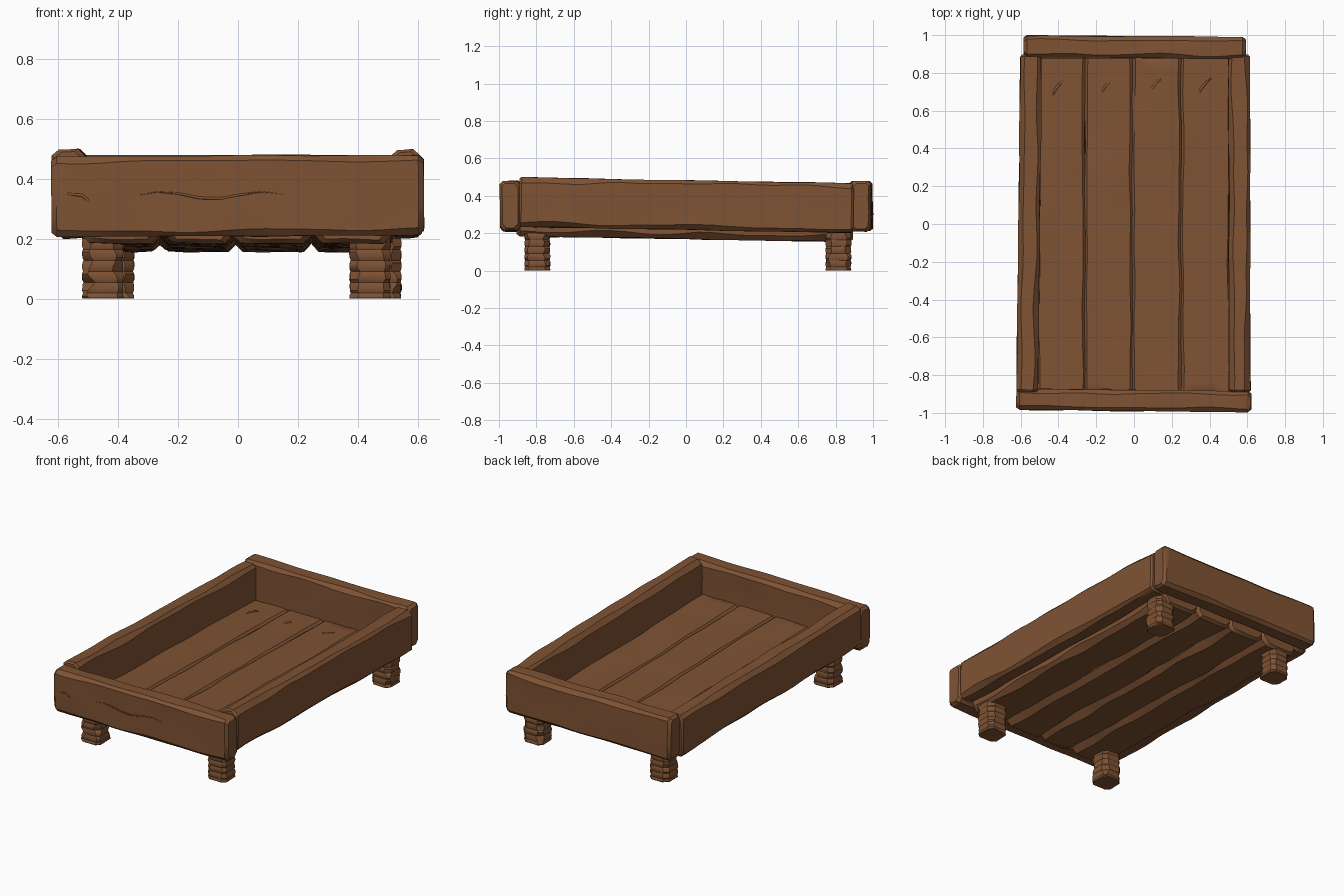
import bpy, bmesh, math
from mathutils import Vector, noise

if "Cube" in bpy.data.objects:
    bpy.data.objects.remove(bpy.data.objects["Cube"])

wood = bpy.data.materials.new("brown_wood")
wood.diffuse_color = (0.212, 0.086, 0.034, 1)
wood.use_nodes = True
wood.node_tree.nodes["Principled BSDF"].inputs["Base Color"].default_value = wood.diffuse_color


def section(w, h, c):
    """Chamfered rectangle outline; c holds one chamfer size per corner."""
    corners = [(1, 1), (-1, 1), (-1, -1), (1, -1)]
    pts = []
    for i, (sx, sy) in enumerate(corners):
        a = (sx * w / 2, sy * (h / 2 - c[i]))
        b = (sx * (w / 2 - c[i]), sy * h / 2)
        pts += [a, b] if i % 2 == 0 else [b, a]
    # two extra points on each long face so it can undulate
    out = []
    for i, p in enumerate(pts):
        q = pts[(i + 1) % 8]
        out.append(p)
        if i % 2 == 1:
            for t in (0.33, 0.67):
                out.append((p[0] + (q[0] - p[0]) * t, p[1] + (q[1] - p[1]) * t))
    return out


def hewn(name, p0, p1, w, h, seed, steps=26, chamfer=0.02, under=None, wobble=0.005,
         freq=3.5, end=0.018, up=Vector((0, 0, 1)), notches=0.0):
    """Rough-hewn beam lofted from p0 to p1."""
    p0, p1 = Vector(p0), Vector(p1)
    d = p1 - p0
    length = d.length
    d.normalize()
    side = d.cross(up).normalized()
    top = side.cross(d)
    ts = [0, end / length] + [i / steps for i in range(1, steps)] + [1 - end / length, 1]
    size = [chamfer, chamfer, under or chamfer, under or chamfer]
    bm = bmesh.new()
    rings = []
    for k, t in enumerate(ts):
        inset = end * 1.5 if k in (0, len(ts) - 1) else 0
        if notches and k % 4 == 3:
            inset = notches
        s = t * length * freq
        c = [size[j] * (1 + 0.7 * noise.noise((s, 7.3 * j, seed * 3.1))) for j in range(4)]
        ring = []
        for u, v in section(w - inset, h - inset, c):
            pos = p0 + d * t * length + side * u + top * v
            n = noise.noise_vector((s + seed * 5.7, u * 14, v * 14))
            pos += (side * n.x + top * n.y) * wobble
            ring.append(bm.verts.new(pos))
        rings.append(ring)
    for a, b in zip(rings, rings[1:]):
        for i in range(len(a)):
            j = (i + 1) % len(a)
            bm.faces.new((a[i], a[j], b[j], b[i]))
    bm.faces.new(rings[0])
    bm.faces.new(rings[-1])
    bmesh.ops.recalc_face_normals(bm, faces=bm.faces)
    mesh = bpy.data.meshes.new(name)
    bm.to_mesh(mesh)
    bm.free()
    ob = bpy.data.objects.new(name, mesh)
    bpy.context.collection.objects.link(ob)
    mesh.materials.append(wood)
    bpy.ops.object.select_all(action='DESELECT')
    ob.select_set(True)
    bpy.context.view_layer.objects.active = ob
    bpy.ops.object.shade_smooth_by_angle(angle=math.radians(35))


def grain_mark(name, pts, radius=0.007):
    """Thin tapered carved ridge lying on a board face."""
    cu = bpy.data.curves.new(name, 'CURVE')
    cu.dimensions = '3D'
    cu.bevel_depth = radius
    cu.bevel_resolution = 1
    sp = cu.splines.new('POLY')
    sp.points.add(len(pts) - 1)
    for i, p in enumerate(pts):
        sp.points[i].co = (*p, 1)
        sp.points[i].radius = max(0.1, math.sin(math.pi * i / (len(pts) - 1)))
    cu.materials.append(wood)
    bpy.context.collection.objects.link(bpy.data.objects.new(name, cu))


# End boards, slightly askew
hewn("front_board", (-0.623, -0.926, 0.341), (0.621, -0.941, 0.347), 0.112, 0.268, 1,
     chamfer=0.02)
hewn("back_board", (-0.585, 0.942, 0.345), (0.592, 0.932, 0.345), 0.114, 0.268, 2,
     chamfer=0.02)

# Side boards, sloping down towards the back
hewn("left_board", (-0.565, -0.892, 0.367), (-0.546, 0.896, 0.334), 0.112, 0.264, 3,
     chamfer=0.024, end=0.012)
hewn("right_board", (0.559, -0.892, 0.367), (0.557, 0.896, 0.334), 0.114, 0.264, 4,
     chamfer=0.024, end=0.012)

# Floor planks, more deeply bevelled underneath
for i, (x0, x1) in enumerate([(-0.517, -0.258), (-0.262, -0.008), (-0.012, 0.251),
                              (0.247, 0.515)]):
    x = (x0 + x1) / 2
    hewn(f"floor_plank_{i + 1}", (x, -0.905, 0.23), (x, 0.893, 0.2), x1 - x0, 0.09,
         10 + i, chamfer=0.014, under=0.032, wobble=0.006)
    # Carved knot near the head of each plank
    grain_mark(f"plank_grain_{i + 1}",
               [(x - 0.04 + 0.08 * t * t, 0.67 + 0.11 * t, 0.245)
                for t in (0, 0.2, 0.4, 0.6, 0.8, 1)], 0.009)

# Carved grain on the front board
grain_mark("front_grain_left", [(-0.6, -0.98, 0.34), (-0.57, -0.981, 0.35),
           (-0.52, -0.982, 0.345), (-0.48, -0.982, 0.31), (-0.45, -0.982, 0.27)], 0.006)
grain_mark("front_grain_middle", [(-0.34 + 0.07 * i, -0.984 - 0.0008 * i,
           0.345 + 0.012 * math.sin(i * 1.3)) for i in range(8)], 0.005)

# Rough stubby legs with horizontal nicks
for i, (name, x, y) in enumerate([("front_left_leg", -0.452, -0.795),
                                  ("front_right_leg", 0.441, -0.795),
                                  ("back_left_leg", -0.415, 0.815),
                                  ("back_right_leg", 0.477, 0.815)]):
    hewn(name, (x, y, 0), (x, y, 0.22), 0.136, 0.136, 20 + i, steps=24, chamfer=0.026,
         wobble=0.003, freq=28, end=0.003, up=Vector((0, 1, 0)), notches=0.007)
